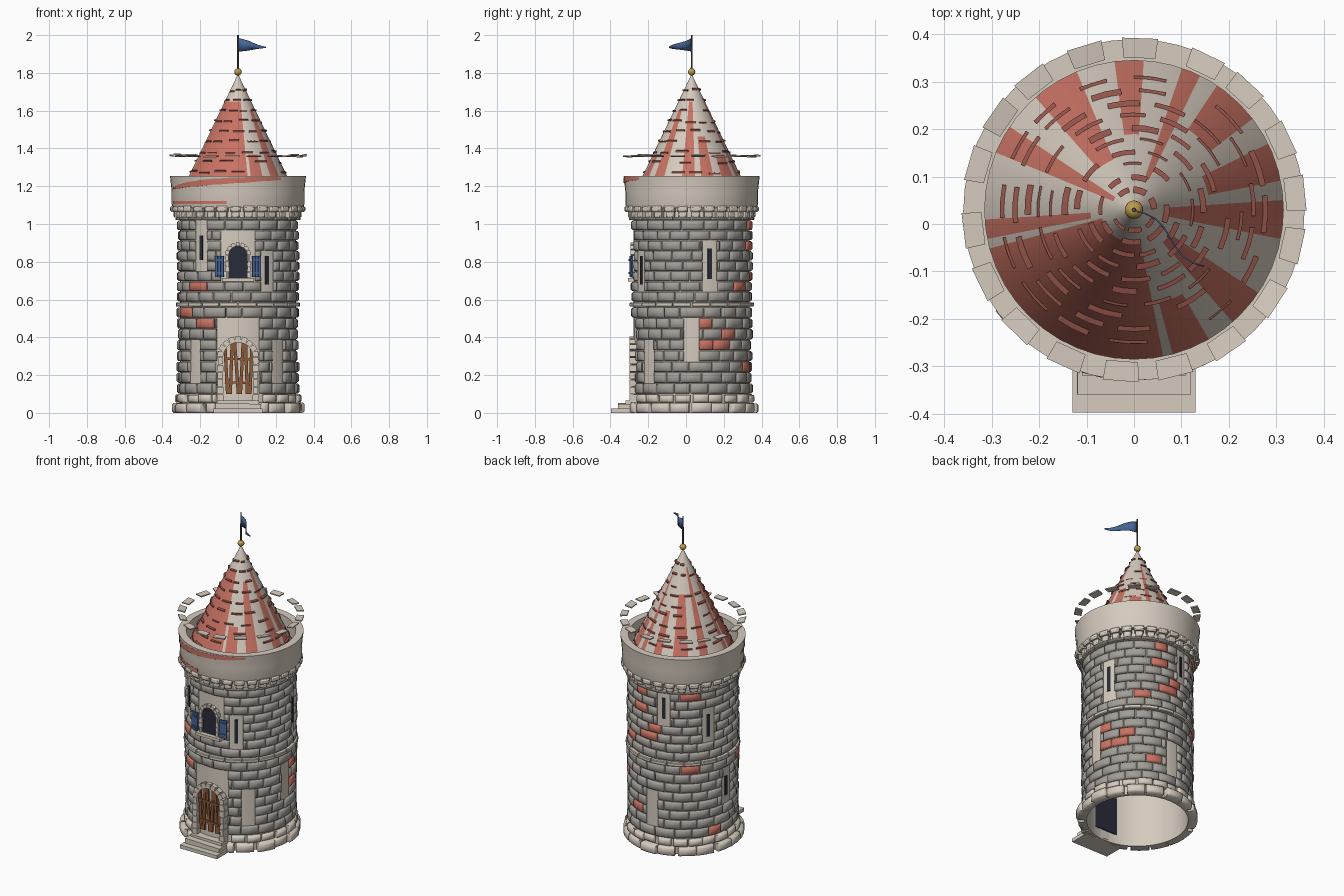
import bpy, bmesh, math, random
from mathutils import Vector, Matrix

if "Cube" in bpy.data.objects:
    bpy.data.objects.remove(bpy.data.objects["Cube"])
random.seed(4)
CY = 0.03            # tower axis sits at y = 0.03
R = math.radians


def mat(name, rgb):
    m = bpy.data.materials.new(name)
    m.diffuse_color = (*rgb, 1)
    m.use_nodes = True
    m.node_tree.nodes["Principled BSDF"].inputs["Base Color"].default_value = m.diffuse_color
    return m


CREAM = mat("cream_plaster", (0.67, 0.60, 0.52))
GREY = mat("grey_stone", (0.36, 0.34, 0.31))
RED = mat("terracotta_red", (0.58, 0.17, 0.125))
DARKRED = mat("dark_tile", (0.30, 0.09, 0.07))
BLUE = mat("blue_paint", (0.06, 0.13, 0.30))
NAVY = mat("dark_opening", (0.022, 0.024, 0.04))
BROWN = mat("brown_wood", (0.27, 0.10, 0.04))
GOLD = mat("gold", (0.52, 0.33, 0.07))
IRON = mat("iron_pole", (0.10, 0.09, 0.08))


def make(name, bm, mats, angle=40):
    me = bpy.data.meshes.new(name)
    bmesh.ops.recalc_face_normals(bm, faces=bm.faces)
    bm.to_mesh(me)
    bm.free()
    for m in mats:
        me.materials.append(m)
    me.shade_smooth()
    me.set_sharp_from_angle(angle=R(angle))
    ob = bpy.data.objects.new(name, me)
    bpy.context.collection.objects.link(ob)
    return ob


def pt(a, r, z):
    return (r * math.cos(a), CY + r * math.sin(a), z)


def arc_block(bm, a0, a1, r0, r1, z0, z1, p=0.0, mi=0, lift=0.0):
    """Curved stone between two angles (radians); p rounds its outer edges."""
    n = max(1, int((a1 - a0) / 0.12))
    q = p / r1
    st = [(a0 + q + (a1 - a0 - 2 * q) * i / n, 0) for i in range(n + 1)]
    if p:
        st = [(a0, 1)] + st + [(a1, 1)]
    rings = []
    for a, end in st:
        ro, e = r1 - p * end, p * (1 - end)
        sec = [(r0, z0), (ro - e, z0), (ro, z0 + p), (ro, z1 - p), (ro - e, z1), (r0, z1)]
        if not p:
            sec = [(r0, z0), (r1, z0 + lift), (r1, z1 + lift), (r0, z1)]
        rings.append([bm.verts.new(pt(a, *s)) for s in sec])
    k = len(rings[0])
    fs = [bm.faces.new(rings[0]), bm.faces.new(rings[-1][::-1])]
    for A, B in zip(rings, rings[1:]):
        fs += [bm.faces.new((A[i], A[(i + 1) % k], B[(i + 1) % k], B[i])) for i in range(k)]
    for f in fs:
        f.material_index = mi


def box(bm, c, size, rot=(0, 0, 0), mi=0):
    M = Matrix.Translation(c)
    for ax, d in zip("ZYX", (rot[2], rot[1], rot[0])):
        M = M @ Matrix.Rotation(R(d), 4, ax)
    vs = bmesh.ops.create_cube(bm, size=1, matrix=M @ Matrix.Diagonal((*size, 1)))["verts"]
    for f in {f for v in vs for f in v.link_faces}:
        f.material_index = mi


def lathe(name, prof, mats, n=48, closed=True, rule=None, angle=40):
    bm = bmesh.new()
    rings = [[bm.verts.new(pt(2 * math.pi * i / n, r, z)) for i in range(n)] for r, z in prof]
    for A, B in zip(rings, rings[1:] + rings[:1] if closed else rings[1:]):
        for i in range(n):
            f = bm.faces.new((A[i], A[(i + 1) % n], B[(i + 1) % n], B[i]))
            if rule:
                f.material_index = rule(f.calc_center_median())
    return make(name, bm, mats, angle)


# Plain inner wall tube, open at the bottom
lathe("inner_wall", [(0.292, 0.0), (0.307, 0.0), (0.307, 1.1), (0.292, 1.1)], [CREAM])

# Bare patches around openings: (azimuth, half width in degrees, z0, z1)
patches = [(-90, 21, 0.0, 0.49), (-90, 16.5, 0.68, 0.96), (-129, 7, 0.73, 1.01),
           (-60, 7, 0.63, 0.87), (18, 7, 0.63, 0.9), (104, 7, 0.8, 1.01), (153, 7, 0.68, 0.91),
           (0, 7, 0.27, 0.5), (-47, 7, 0.15, 0.37), (90, 7, 0.15, 0.38),
           (178, 7, 0.27, 0.5), (-137, 7, 0.15, 0.37)]
reds = [(-136, .66), (-148, .53), (-122, .46), (16, .46), (36, .40), (16, .34), (33, .34),
        (65, .24), (48, .66), (72, .99), (135, .99), (83, .87), (94, .77), (84, .71),
        (137, .53), (156, .13)]


def clear_spans(a0, a1, zm):
    """Subtract the bare patches from an angular span given in degrees."""
    spans = [(a0, a1)]
    for az, hw, z0, z1 in patches:
        if z0 < zm < z1:
            for s in (-360, 0, 360):
                lo, hi = az + s - hw, az + s + hw
                spans = [t for u, v in spans
                         for t in ((u, min(v, lo)), (max(u, hi), v)) if t[1] - t[0] > 2]
    return spans


# Brick courses
bm = bmesh.new()
courses = [(0.1 + 0.0575 * i, 0.0575) for i in range(8)] + [(0.588 + 0.054 * i, 0.054) for i in range(8)]
for row, (z, h) in enumerate(courses):
    n = 19
    cuts = [360 / n * (i + 0.5 * (row % 2)) + random.uniform(-3, 3) for i in range(n)]
    cuts.append(cuts[0] + 360)
    for a0, a1 in zip(cuts, cuts[1:]):
        red = any(a0 <= az + s < a1 and z <= rz < z + h for az, rz in reds for s in (0, 360))
        for u, v in clear_spans(a0, a1, z + h / 2):
            arc_block(bm, R(u + 0.4), R(v - 0.4), 0.30, random.uniform(0.318, 0.326),
                      z + 0.002, z + h - 0.002, 0.009, int(red))
make("wall_bricks", bm, [GREY, RED], 60)

# Foundation stones, in two stepped courses
bm = bmesh.new()
for z0, z1, r, n in ((0, 0.055, 0.347, 18), (0.055, 0.1, 0.332, 22)):
    for i in range(n):
        a = 360 * i / n + random.uniform(-2, 2)
        for u, v in clear_spans(a, a + 360 / n - 2, 0.05):
            arc_block(bm, R(u), R(v), 0.295, r + random.uniform(-.008, .008), z0,
                      z1 - random.uniform(0, .006), 0.009)
make("foundation_stones", bm, [CREAM], 60)

# String course and cornice
bm = bmesh.new()
for z0, z1, r in ((0.562, 0.585, 0.329), (1.02, 1.034, 0.332)):
    for i in range(20):
        arc_block(bm, R(18 * i + 0.5), R(18 * i + 17.5), 0.3, r, z0, z1, 0.004)
make("string_courses", bm, [CREAM])

# Corbels under the parapet
bm = bmesh.new()
for i in range(30):
    a, j = R(12 * i), random.uniform(-.005, .005)
    arc_block(bm, a, a + R(7.5), 0.3, 0.338 + j, 1.034, 1.07, 0.006)
    arc_block(bm, a - R(1), a + R(8.5), 0.3, 0.357 + j, 1.064, 1.095, 0.008)
make("corbels", bm, [CREAM])

# Parapet wall, its weathered red streaks and the raised cap stones
lathe("parapet", [(0.30, 1.09), (0.345, 1.085), (0.351, 1.105), (0.351, 1.17), (0.36, 1.255),
                  (0.315, 1.255), (0.315, 1.12), (0.30, 1.12)], [CREAM])
bm = bmesh.new()
for i in range(24):
    a = -165 + 4.75 * i
    z, h = 1.185 + 0.05 * i / 24, 0.012 + 0.02 * math.sin(math.pi * (i + 1) / 25)
    arc_block(bm, R(a), R(a + 4.75), 0.345, 0.3535 + 0.1 * (z + h - 1.185), z, z + h)
arc_block(bm, R(-165), R(-100), 0.345, 0.3525, 1.105, 1.122)
make("parapet_streaks", bm, [RED])
bm = bmesh.new()
for i in range(18):
    a = 20 * i + random.uniform(-2, 2)
    arc_block(bm, R(a), R(a + 12), 0.322, 0.364, 1.355, 1.362, 0, 0, random.uniform(-.003, .012))
make("cap_stones", bm, [CREAM], 20)

# Roof cone, red and cream by direction: (from, to, smallest radius)
bands = [(195, 280, 0.07), (285, 300, 0.2), (312, 328, 0.09), (347, 362, 0.08), (12, 28, 0.16),
         (36, 58, 0.2), (62, 73, 0.06), (85, 97, 0.16), (112, 130, 0.12), (148, 157, 0.05),
         (182, 192, 0.1)]


def roof_rule(c):
    r, a = math.hypot(c.x, c.y - CY), math.degrees(math.atan2(c.y - CY, c.x)) % 360
    return int(any(r > m and any(u <= a + s < v for s in (0, 360)) for u, v, m in bands))


def roof_z(r):
    return 1.79 - 2.08 * r


lathe("roof_cone", [(0.315 * (1 - i / 14) + 0.002, roof_z(0.315 * (1 - i / 14))) for i in range(15)],
      [CREAM, RED], 96, False, roof_rule)

# Projecting tile edges on the roof
bm = bmesh.new()
for k in range(10):
    r = 0.04 + 0.026 * k
    n = 7 + k
    for i in range(n):
        if random.random() < 0.85:
            a = 2 * math.pi * (i + 0.5 * (k % 2)) / n + random.uniform(-.06, .06)
            w = random.uniform(0.5, 0.75) * 2 * math.pi / n
            z = roof_z(r) + random.uniform(-.008, .008)
            arc_block(bm, a, a + w, r - 0.012, r + 0.009, z, z + 0.008, 0, 0, -0.006)
make("roof_tile_edges", bm, [DARKRED])

# Finial ball, pole and pennant
bm = bmesh.new()
bmesh.ops.create_icosphere(bm, subdivisions=2, radius=0.02, matrix=Matrix.Translation((0, CY, 1.805)))
make("finial_ball", bm, [GOLD])
bm = bmesh.new()
bmesh.ops.create_cone(bm, cap_ends=True, segments=8, radius1=0.005, radius2=0.004, depth=0.2,
                      matrix=Matrix.Translation((0, CY, 1.9)))
make("flag_pole", bm, [IRON])
bm = bmesh.new()
cols = []
for i in range(9):
    t = i / 8
    w = 0.014 * math.sin(t * 6)
    x, y = 0.15 * t + 0.6 * w, CY - 0.115 * t + 0.8 * w
    cols.append([bm.verts.new((x, y, 1.985 - 0.047 * t)), bm.verts.new((x, y, 1.912 + 0.02 * t))])
for A, B in zip(cols, cols[1:]):
    bm.faces.new((A[0], A[1], B[1], B[0]))
flag = make("pennant", bm, [BLUE])
flag.modifiers.new("thickness", "SOLIDIFY").thickness = 0.003


def arch_plate(bm, hw, z0, zs, y, depth):
    """Flat round-headed panel facing the front."""
    pts = [(-hw, z0), (hw, z0)] + [(hw * math.cos(R(t)), zs + hw * math.sin(R(t))) for t in range(0, 181, 15)]
    f = bm.faces.new([bm.verts.new((x, y, z)) for x, z in pts])
    g = bmesh.ops.extrude_face_region(bm, geom=[f])["geom"]
    bmesh.ops.translate(bm, vec=(0, depth, 0), verts=[v for v in g if isinstance(v, bmesh.types.BMVert)])


def arch_frame(bm, hw, t, z0, zs, y, d, jambs, stones):
    """Jamb blocks and a ring of arch stones."""
    h = (zs - z0) / jambs
    for s in (-1, 1):
        for i in range(jambs):
            box(bm, (s * (hw + t / 2), y, z0 + h * (i + .5)), (t + random.uniform(-.005, .008), d, h * .92),
                (0, random.uniform(-3, 3), 0))
    for i in range(stones):
        a = math.pi * (i + 0.5) / stones
        r = hw + t / 2
        box(bm, (r * math.cos(a), y, zs + r * math.sin(a)),
            (t + random.uniform(0, .006), d, math.pi * r / stones * .9), (0, -math.degrees(a), 0))


# Doorway: stone surround, planks, crossbars, dark inside face
bm = bmesh.new()
arch_frame(bm, 0.08, 0.028, 0.06, 0.295, -0.277, 0.045, 6, 9)
make("door_surround", bm, [CREAM], 20)
bm = bmesh.new()
for i, x in enumerate((-0.062, -0.036, -0.008, 0.02, 0.045, 0.068)):
    top = 0.295 + math.sqrt(0.08 ** 2 - x * x)
    box(bm, (x, -0.283, (0.1 + top) / 2), (0.017, 0.012, top - 0.1),
        (0, (-3, 2, -4, 3, -2, 2)[i], 0))
for z in (0.16, 0.285):
    box(bm, (0, -0.288, z), (0.14, 0.01, 0.012), (0, 2, 0))
make("door_planks", bm, [BROWN], 20)
bm = bmesh.new()
arch_plate(bm, 0.08, 0.06, 0.295, -0.255, 0.006)
make("door_inside", bm, [NAVY])

# Entrance steps
bm = bmesh.new()
box(bm, (0, -0.335, 0.011), (0.26, 0.125, 0.022), (0, 0, 0))
box(bm, (0, -0.31, 0.03), (0.24, 0.10, 0.04), (0, 1.5, 0))
box(bm, (0, -0.29, 0.053), (0.22, 0.06, 0.025))
make("entrance_steps", bm, [CREAM], 20)

# Main window with surround, sill and open shutters
bm = bmesh.new()
arch_plate(bm, 0.05, 0.715, 0.835, -0.283, 0.02)
make("window_opening", bm, [NAVY])
bm = bmesh.new()
arch_frame(bm, 0.05, 0.016, 0.715, 0.835, -0.28, 0.03, 4, 7)
box(bm, (0, -0.285, 0.705), (0.17, 0.045, 0.018))
make("window_surround", bm, [CREAM], 20)
bm = bmesh.new()
for s in (-1, 1):
    for i in range(3):
        box(bm, (s * (0.082 + 0.016 * i), -0.292 + 0.003 * i, 0.775), (0.014, 0.01, 0.11), (0, 0, s * 12))
    for z in (0.74, 0.81):
        box(bm, (s * 0.098, -0.297, z), (0.046, 0.006, 0.012), (0, 0, s * 12))
make("shutters", bm, [BLUE], 20)

# Arrow slits
bm = bmesh.new()
for az, z0, z1 in ((-129, .81, .94), (-60, .68, .83), (18, .71, .87), (104, .85, .98), (153, .73, .87), (178, .32, .44)):
    arc_block(bm, R(az - 2), R(az + 2), 0.3, 0.311, z0, z1)
make("arrow_slits", bm, [NAVY])
